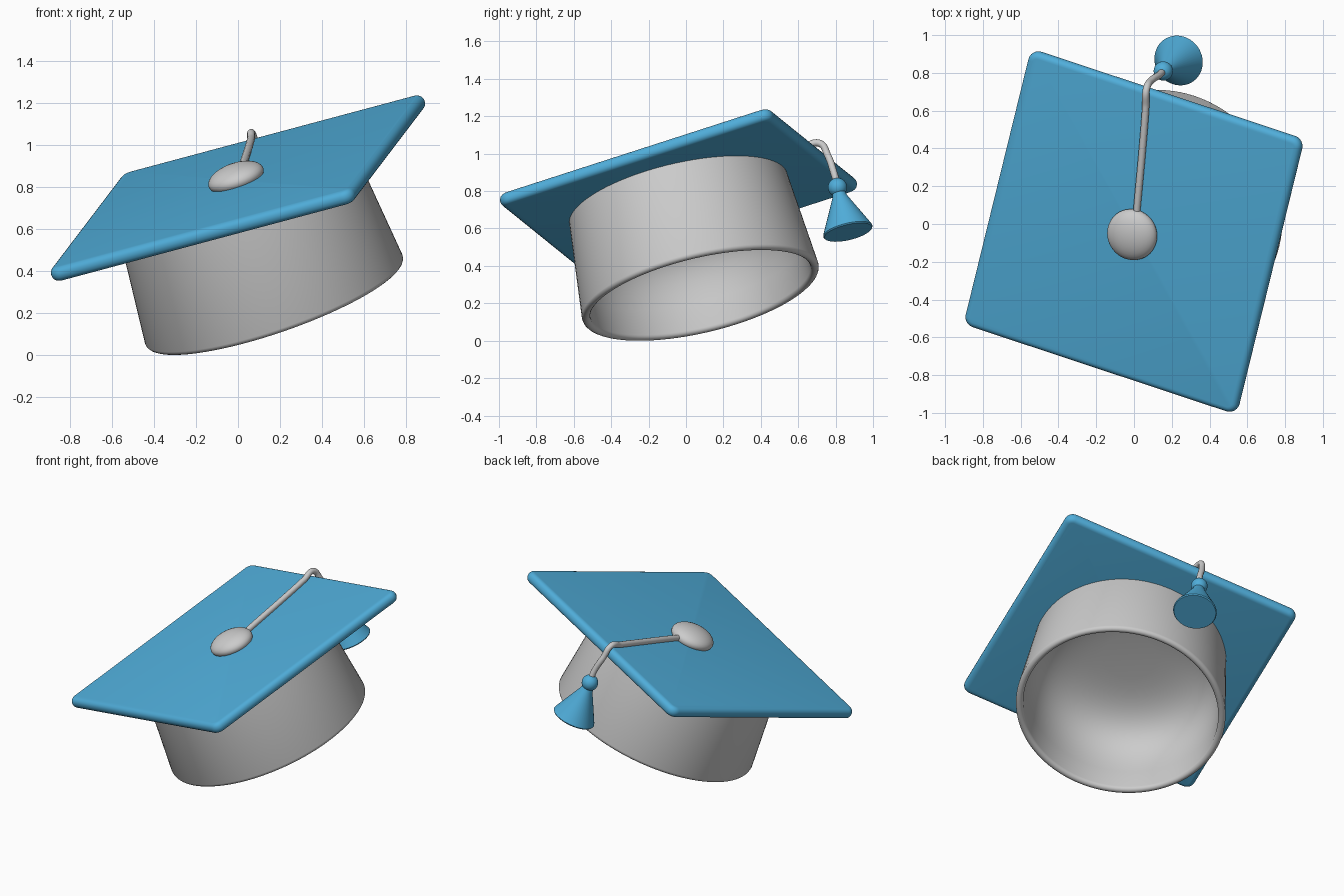
import bpy, bmesh
from math import sin, cos, pi
from mathutils import Vector, Matrix

if "Cube" in bpy.data.objects:
    bpy.data.objects.remove(bpy.data.objects["Cube"])

# Tilted frame shared by the whole cap
u = Vector((0.92, -0.305, 0.246)).normalized()
n = u.cross(Vector((0.23, 0.927, 0.30))).normalized()
v = n.cross(u)


def frame(loc):
    return Matrix.Translation(loc) @ Matrix((u, v, n)).transposed().to_4x4()


blue = bpy.data.materials.new("blue")
blue.diffuse_color = (0.08, 0.42, 0.70, 1)
blue.use_nodes = True
blue.node_tree.nodes["Principled BSDF"].inputs["Base Color"].default_value = blue.diffuse_color


def finish(ob, mat=None, angle=0.7):
    if mat:
        ob.data.materials.append(mat)
    bpy.ops.object.select_all(action='DESELECT')
    ob.select_set(True)
    bpy.context.view_layer.objects.active = ob
    bpy.ops.object.shade_smooth_by_angle(angle=angle)
    return ob


def add(name, bm, loc):
    bmesh.ops.recalc_face_normals(bm, faces=bm.faces)
    me = bpy.data.meshes.new(name)
    bm.to_mesh(me)
    bm.free()
    ob = bpy.data.objects.new(name, me)
    bpy.context.collection.objects.link(ob)
    ob.matrix_world = frame(loc)
    return ob


def lathe(name, profile, loc, mat=None, steps=72):
    """Spin (radius, height) points around the cap's axis."""
    bm = bmesh.new()
    vs = [bm.verts.new((r, 0, z)) for r, z in profile]
    edges = [bm.edges.new(p) for p in zip(vs, vs[1:])]
    bmesh.ops.spin(bm, geom=vs + edges, axis=(0, 0, 1), cent=(0, 0, 0),
                   angle=2 * pi, steps=steps)
    bmesh.ops.remove_doubles(bm, verts=bm.verts, dist=1e-4)
    return finish(add(name, bm, loc), mat)


centre = Vector((0, -0.04, 0.795))

# Square board with rounded corners and edges
bm = bmesh.new()
bmesh.ops.create_cube(bm, size=1)
bmesh.ops.scale(bm, vec=(1.57, 1.57, 0.07), verts=bm.verts)
upright = [e for e in bm.edges if abs(e.verts[0].co.z - e.verts[1].co.z) > 0.01]
bmesh.ops.bevel(bm, geom=upright, offset=0.055, segments=6, profile=0.5, affect='EDGES')
border = [e for e in bm.edges if abs(e.verts[0].co.z - e.verts[1].co.z) < 0.001]
bmesh.ops.bevel(bm, geom=border, offset=0.032, segments=5, profile=0.5, affect='EDGES')
finish(add("board", bm, centre), blue)

# Flared head band: outer wall, rounded rim, domed inside
rim_r, rim_z, t = 0.6265, -0.575, 0.0225
profile = [(0, -0.03), (0.597, -0.03)]
profile += [(rim_r + t * cos(a), rim_z - t * sin(a))
            for a in [i * pi / 8 for i in range(9)]]
for i in range(1, 17):
    a = i * pi / 32
    profile.append((max(0, (rim_r - t) * max(cos(a), 0) ** 0.55) if i < 16 else 0,
                    rim_z + 0.52 * sin(a) ** 0.55))
lathe("head_band", profile, centre + Vector((-0.013, -0.01, 0)), steps=96)

# Button on top
button = [(0.138 * sin(a), 0.065 * cos(a)) for a in [i * pi / 16 for i in range(17)]]
lathe("button", button, centre + n * 0.055 + Vector((0.008, -0.004, 0)), steps=48)

# Cord from the button over the back edge
path = [(0.01, 0.02, 0.865), (0.022, 0.15, 0.902), (0.045, 0.4, 0.97),
        (0.062, 0.62, 1.03), (0.066, 0.715, 1.055), (0.09, 0.758, 0.99),
        (0.135, 0.79, 0.90), (0.155, 0.81, 0.83)]
cu = bpy.data.curves.new("cord", 'CURVE')
cu.dimensions = '3D'
cu.bevel_depth = 0.019
cu.bevel_resolution = 4
cu.use_fill_caps = True
sp = cu.splines.new('BEZIER')
sp.bezier_points.add(len(path) - 1)
for p, co in zip(sp.bezier_points, path):
    p.co = co
    p.handle_left_type = p.handle_right_type = 'AUTO'
cord = bpy.data.objects.new("cord", cu)
bpy.context.collection.objects.link(cord)

# Tassel: round knot and flared skirt
knot = Vector((0.155, 0.81, 0.82))
lathe("tassel_knot", [(0.051 * sin(i * pi / 16), 0.051 * cos(i * pi / 16))
                      for i in range(17)], knot, blue, 32)
lathe("tassel_skirt", [(0, -0.02), (0.034, -0.025), (0.04, -0.055), (0.132, -0.245),
                       (0.135, -0.254), (0.130, -0.261), (0, -0.261)], knot, blue, 48)
